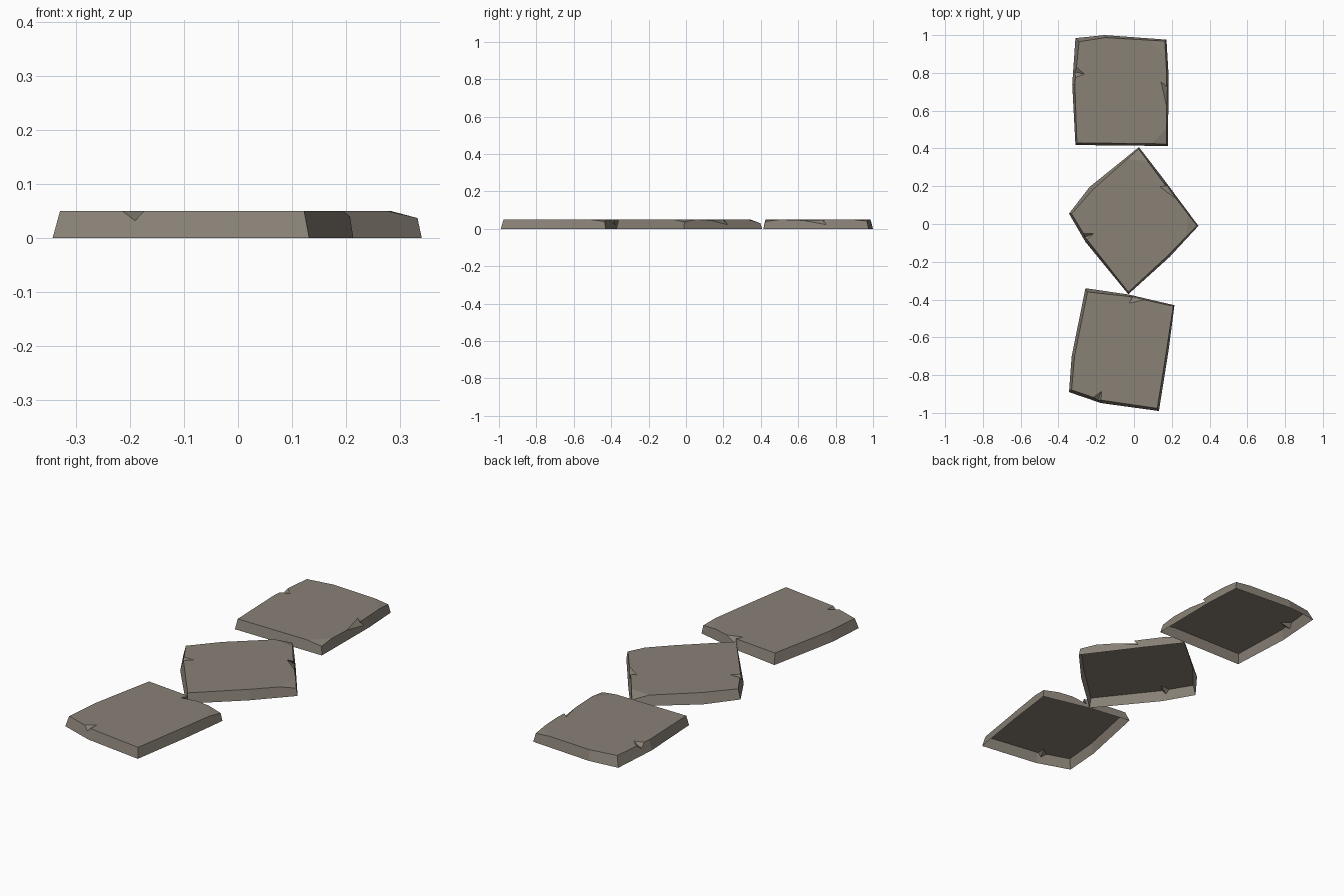
import bpy
import bmesh
from mathutils import Vector

if "Cube" in bpy.data.objects:
    bpy.data.objects.remove(bpy.data.objects["Cube"])

HEIGHT = 0.05

stone = bpy.data.materials.new("warm_grey_stone")
stone.diffuse_color = (0.25, 0.22, 0.182, 1)
stone.use_nodes = True
stone.node_tree.nodes["Principled BSDF"].inputs["Base Color"].default_value = stone.diffuse_color


def make_slab(name, outline, notches):
    """Open-bottomed slab. outline: (x, y, inset, top z), counter-clockwise.
    notches: edge index -> (start, tip, end, tip z, depth)."""
    n = len(outline)
    centre = sum((Vector((p[0], p[1], 0)) for p in outline), Vector()) / n
    bm = bmesh.new()
    base, rim = [], []
    for x, y, inset, z in outline:
        p = Vector((x, y, 0))
        base.append(bm.verts.new(p))
        q = p + (centre - p).normalized() * inset
        rim.append(bm.verts.new((q.x, q.y, z)))

    def cut(i, j):
        # point where a broken corner meets the level top edge
        a, b = rim[i].co, rim[j].co
        p = a.lerp(b, min(0.45, 0.08 / (b - a).length))
        return bm.verts.new((p.x, p.y, HEIGHT))

    low = [p[3] < HEIGHT for p in outline]
    after = [cut(i, (i + 1) % n) if low[i] else None for i in range(n)]
    before = [cut(i, i - 1) if low[i] else None for i in range(n)]
    top = []
    for i in range(n):
        j = (i + 1) % n
        edge = [rim[i]]
        if low[i]:
            bm.faces.new((before[i], rim[i], after[i]))
            edge.append(after[i])
            top += [before[i], after[i]]
        else:
            top.append(rim[i])
        # wedge-shaped nick in the edge
        if i in notches:
            t0, tm, t1, z, depth = notches[i]
            a, b = rim[i].co, rim[j].co
            p0, p1 = bm.verts.new(a.lerp(b, t0)), bm.verts.new(a.lerp(b, t1))
            mid = a.lerp(b, tm)
            foot = base[i].co.lerp(base[j].co, tm)
            tip = bm.verts.new(foot.lerp(mid, z / mid.z))
            inner = bm.verts.new(mid + (Vector((centre.x, centre.y, mid.z)) - mid).normalized() * depth)
            bm.faces.new((inner, p0, tip))
            bm.faces.new((inner, tip, p1))
            edge += [p0, tip, p1]
            top += [p0, inner, p1]
        if low[j]:
            edge.append(before[j])
        edge.append(rim[j])
        bm.faces.new([base[i], base[j]] + edge[::-1])
    bm.faces.new(top)
    mesh = bpy.data.meshes.new(name)
    bm.to_mesh(mesh)
    bm.free()
    mesh.materials.append(stone)
    bpy.context.collection.objects.link(bpy.data.objects.new(name, mesh))


H = HEIGHT
# rear slab
make_slab("rear_slab", [
    (-.31, .418, .014, H), (.18, .413, .014, .04), (.183, .79, .01, H),
    (.172, .976, .012, .042), (-.156, 1.0, .014, H), (-.31, .984, .027, H),
    (-.327, .74, .014, H)],
    {1: (.55, .9, .83, .022, .03), 5: (.6, .73, .84, .03, .045)})

# middle slab, turned to a diamond
make_slab("middle_slab", [
    (.026, .407, .01, .03), (-.235, .196, .022, H), (-.344, .055, .014, H),
    (-.257, -.095, .015, H), (-.03, -.372, .012, H), (.188, -.175, .012, H),
    (.341, -.01, .008, .037), (.155, .24, .012, H)],
    {2: (.74, .86, .96, .03, .045), 6: (.6, .95, .88, .022, .03)})

# front slab
make_slab("front_slab", [
    (-.257, -.34, .023, H), (-.33, -.70, .016, H), (-.344, -.89, .018, H),
    (-.175, -.948, .016, H), (.132, -.99, .017, H), (.183, -.67, .011, H),
    (.214, -.43, .008, .04), (-.03, -.373, .01, H)],
    {2: (.72, .88, .97, .032, .045), 6: (.65, .95, .9, .022, .035)})
